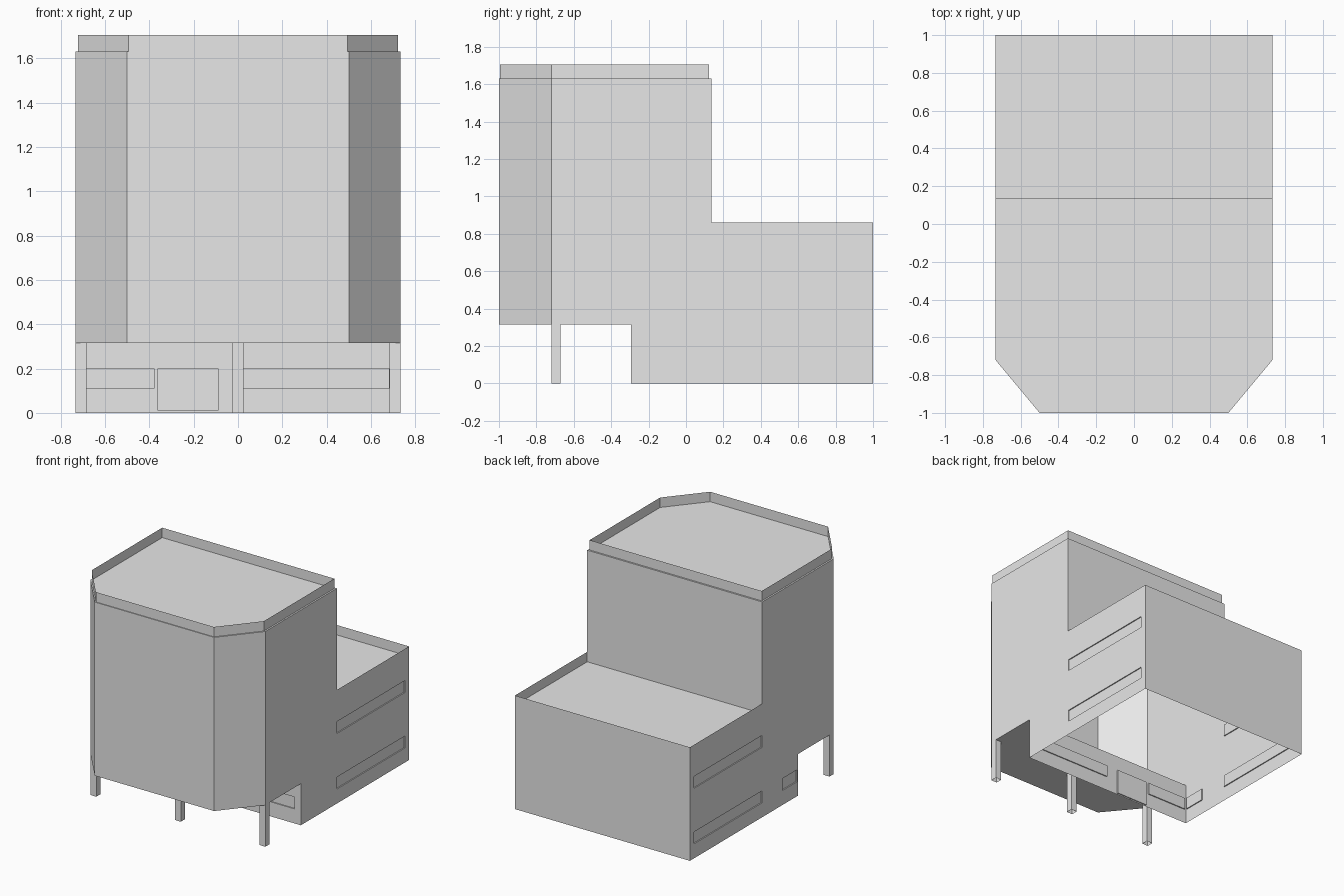
import bpy, bmesh
from mathutils import Vector

old = bpy.data.objects.get("Cube")
if old:
    bpy.data.objects.remove(old, do_unlink=True)

# Single plain grey
grey = bpy.data.materials.new("plain grey")
grey.use_nodes = True
colour = (0.8, 0.8, 0.8, 1)
grey.diffuse_color = colour
grey.node_tree.nodes["Principled BSDF"].inputs["Base Color"].default_value = colour

# Main dimensions
W, FRONT, BACK = 0.733, -1.0, 1.0
NOSE, CHAMFER = 0.5, -0.72          # half width of front face, start of the cut corners
STEP, BASE = 0.135, -0.295          # back of the tower, front of the ground floor
DECK, LOW_ROOF, LOW_TOP = 0.315, 0.785, 0.86
ROOF, TOP = 1.63, 1.705
RECESS = 0.008


def finish(name, bm):
    mesh = bpy.data.meshes.new(name)
    bm.to_mesh(mesh)
    bm.free()
    mesh.materials.append(grey)
    obj = bpy.data.objects.new(name, mesh)
    bpy.context.collection.objects.link(obj)
    return obj


def sheet(bm, points):
    return bm.faces.new([bm.verts.new(p) for p in points])


def plan(inset=0.0, back=STEP):
    """Outline of the tower with its cut front corners."""
    half = [(NOSE - inset / 2, FRONT + inset / 2), (W - inset, CHAMFER), (W - inset, back - inset)]
    return half + [(-x, y) for x, y in reversed(half)]


def recess(bm, axis, side, low, high):
    """Push a rectangular window into the wall lying at `side` along `axis`."""
    across = 1 - axis

    def on_wall():
        return [f for f in bm.faces if all(abs(v.co[axis] - side) < 1e-4 for v in f.verts)]

    for value, direction in ((low[0], across), (high[0], across), (low[1], 2), (high[1], 2)):
        faces = on_wall()
        geom = set(faces)
        for f in faces:
            geom.update(f.edges, f.verts)
        normal, point = Vector(), Vector()
        normal[direction], point[direction] = 1, value
        bmesh.ops.bisect_plane(bm, geom=list(geom), plane_co=point, plane_no=normal, dist=1e-5)
    pane = []
    for f in on_wall():
        c = f.calc_center_median()
        if low[0] < c[across] < high[0] and low[1] < c.z < high[1]:
            pane.append(f)
    new = bmesh.ops.extrude_face_region(bm, geom=pane)["geom"]
    move = Vector()
    move[axis] = -RECESS if side > 0 else RECESS
    bmesh.ops.translate(bm, vec=move, verts=[g for g in new if isinstance(g, bmesh.types.BMVert)])
    bmesh.ops.delete(bm, geom=[f for f in pane if f.is_valid], context='FACES')


# Hollow building shell, open underneath the ground floor
bm = bmesh.new()
profile = [(CHAMFER, DECK), (BASE, DECK), (BASE, 0), (BACK, 0), (BACK, LOW_TOP),
           (STEP, LOW_TOP), (STEP, ROOF), (CHAMFER, ROOF)]
for s in (1, -1):
    sheet(bm, [(s * W, y, z) for y, z in profile][::s])
    sheet(bm, [(s * NOSE, FRONT, DECK), (s * W, CHAMFER, DECK),
               (s * W, CHAMFER, ROOF), (s * NOSE, FRONT, ROOF)][::s])


def cross_wall(y, x, z0, z1, facing):
    sheet(bm, [(-x, y, z0), (x, y, z0), (x, y, z1), (-x, y, z1)][::facing])


cross_wall(FRONT, NOSE, DECK, ROOF, 1)
cross_wall(BASE, W, 0, DECK, 1)
cross_wall(BACK, W, 0, LOW_TOP, -1)
cross_wall(STEP, W, LOW_ROOF, ROOF, -1)
sheet(bm, [(x, y, ROOF) for x, y in plan()])
sheet(bm, [(x, y, DECK) for x, y in plan(back=BASE)][::-1])
sheet(bm, [(-W, STEP, LOW_ROOF), (W, STEP, LOW_ROOF), (W, BACK, LOW_ROOF), (-W, BACK, LOW_ROOF)])

# Shallow strip windows on both sides, then ground floor front windows and door
for s in (1, -1):
    for z in (0.11, 0.53):
        recess(bm, 0, s * W, (0.14, z), (0.95, z + 0.09))
recess(bm, 0, -W, (-0.28, 0.11), (-0.11, 0.2))
for x0, x1, z0 in ((0.01, 0.68, 0.11), (-0.72, -0.38, 0.11), (-0.36, -0.09, 0.01)):
    recess(bm, 1, BASE, (x0, z0), (x1, 0.2))
bmesh.ops.remove_doubles(bm, verts=bm.verts[:], dist=1e-4)
bmesh.ops.dissolve_limit(bm, angle_limit=0.01, verts=bm.verts[:], edges=bm.edges[:])
finish("building_shell", bm)

# Thin parapet around the tower roof, set in slightly from the walls
bm = bmesh.new()
ring = plan(inset=0.012)
for (x0, y0), (x1, y1) in zip(ring, ring[1:] + ring[:1]):
    sheet(bm, [(x0, y0, ROOF), (x1, y1, ROOF), (x1, y1, TOP), (x0, y0, TOP)])
bmesh.ops.remove_doubles(bm, verts=bm.verts[:], dist=1e-4)
finish("roof_parapet", bm)

# Three square posts under the overhang
POST = 0.05
for label, x in (("right", -W + POST / 2), ("middle", 0), ("left", W - POST / 2)):
    bm = bmesh.new()
    bmesh.ops.create_cube(bm, size=1)
    bmesh.ops.scale(bm, vec=(POST, POST, DECK), verts=bm.verts[:])
    bmesh.ops.translate(bm, vec=(x, CHAMFER + POST / 2, DECK / 2), verts=bm.verts[:])
    ends = [f for f in bm.faces if abs(f.normal.z) > 0.5]
    bmesh.ops.delete(bm, geom=ends, context='FACES')
    finish(label + "_post", bm)
